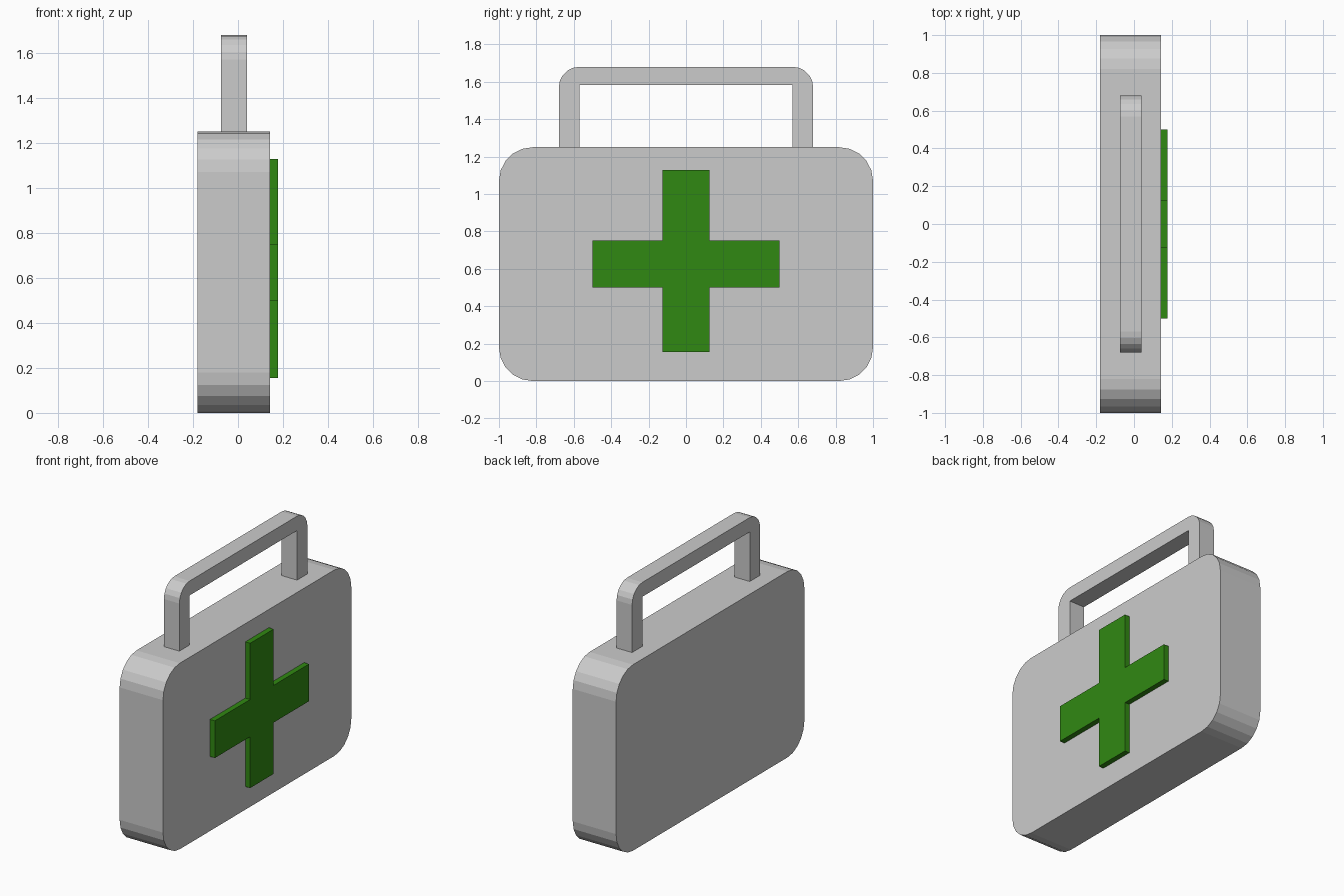
import bpy, bmesh
from math import sin, cos, pi

if "Cube" in bpy.data.objects:
    bpy.data.objects.remove(bpy.data.objects["Cube"])


def corner(cy, cz, r, start, segments=5):
    """Quarter-circle of (y, z) points, counter-clockwise from the start angle."""
    return [(cy + r * cos(start + pi / 2 * i / segments),
             cz + r * sin(start + pi / 2 * i / segments)) for i in range(segments + 1)]


def extrude_profile(name, profile, x0, x1):
    """Extrude a closed (y, z) outline along x."""
    bm = bmesh.new()
    face = bm.faces.new([bm.verts.new((x0, y, z)) for y, z in profile])
    moved = bmesh.ops.extrude_face_region(bm, geom=[face], use_keep_orig=True)
    verts = [v for v in moved["geom"] if isinstance(v, bmesh.types.BMVert)]
    bmesh.ops.translate(bm, verts=verts, vec=(x1 - x0, 0, 0))
    bmesh.ops.recalc_face_normals(bm, faces=bm.faces)
    mesh = bpy.data.meshes.new(name)
    bm.to_mesh(mesh)
    bm.free()
    obj = bpy.data.objects.new(name, mesh)
    bpy.context.collection.objects.link(obj)
    return obj


# Case: rounded rectangle
r, top = 0.18, 1.25
case = (corner(1 - r, top - r, r, 0) + corner(r - 1, top - r, r, pi / 2)
        + corner(r - 1, r, r, pi) + corner(1 - r, r, r, 3 * pi / 2))
extrude_profile("case", case, -0.18, 0.142)

# Handle: arch with rounded outer corners and square inner corners
outer, inner, r, peak = 0.68, 0.57, 0.11, 1.68
handle = ([(outer, top)]
          + corner(outer - r, peak - r, r, 0) + corner(r - outer, peak - r, r, pi / 2)
          + [(-outer, top), (-inner, top), (-inner, 1.583), (inner, 1.583), (inner, top)])
extrude_profile("handle", handle, -0.075, 0.04)

# Cross: raised plate on the +x side
a, b, lo, hi = 0.125, 0.5, 0.5, 0.75
half = [(a, 0.155), (a, lo), (b, lo), (b, hi), (a, hi), (a, 1.128)]
cross = extrude_profile("cross", half + [(-y, z) for y, z in reversed(half)], 0.142, 0.178)
green = bpy.data.materials.new("green")
green.diffuse_color = (0.03, 0.25, 0.006, 1)
green.use_nodes = True
green.node_tree.nodes["Principled BSDF"].inputs["Base Color"].default_value = green.diffuse_color
cross.data.materials.append(green)
